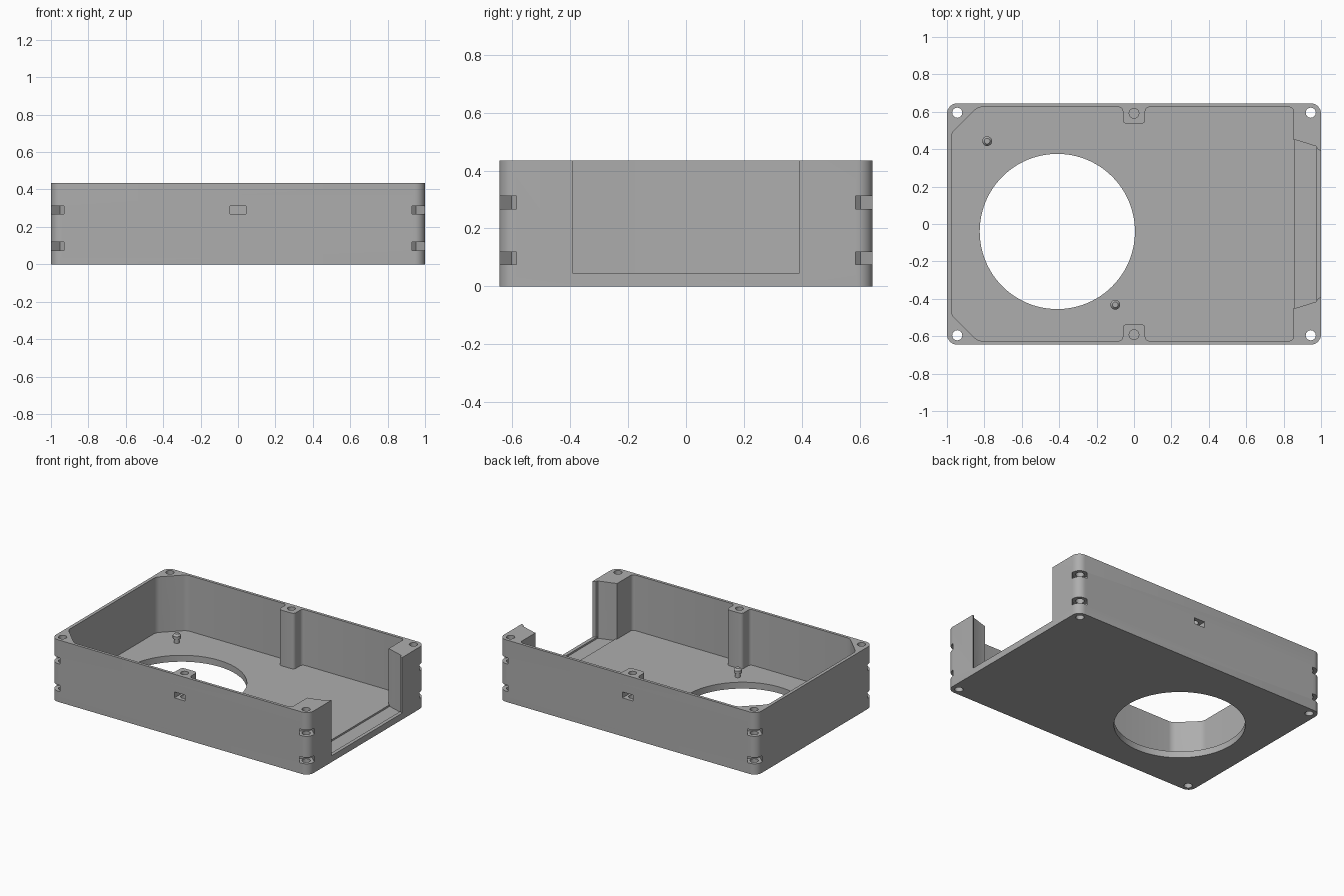
import bpy, bmesh, math
from mathutils import Matrix

if "Cube" in bpy.data.objects:
    bpy.data.objects.remove(bpy.data.objects["Cube"], do_unlink=True)

grey = bpy.data.materials.new("plain_grey")
grey.use_nodes = True
colour = (0.42, 0.42, 0.42, 1)
grey.diffuse_color = colour
grey.node_tree.nodes["Principled BSDF"].inputs["Base Color"].default_value = colour

L, W, H, FLOOR = 1.0, 0.645, 0.435, 0.045


def link(name, bm):
    bmesh.ops.recalc_face_normals(bm, faces=bm.faces)
    mesh = bpy.data.meshes.new(name)
    bm.to_mesh(mesh)
    bm.free()
    mesh.materials.append(grey)
    ob = bpy.data.objects.new(name, mesh)
    bpy.context.collection.objects.link(ob)
    return ob


def prism(name, pts, z0, z1, radius=0, segments=6):
    """Extrude an outline upward, optionally rounding its upright edges."""
    bm = bmesh.new()
    face = bm.faces.new([bm.verts.new((x, y, z0)) for x, y in pts])
    ext = bmesh.ops.extrude_face_region(bm, geom=[face])
    for v in ext["geom"]:
        if isinstance(v, bmesh.types.BMVert):
            v.co.z = z1
    if radius:
        upright = [e for e in bm.edges if abs(e.verts[0].co.z - e.verts[1].co.z) > 0.01]
        bmesh.ops.bevel(bm, geom=upright, offset=radius, segments=segments,
                        profile=0.5, affect='EDGES')
    return link(name, bm)


def mirrored(pts):
    return pts + [(x, -y) for x, y in reversed(pts)]


def cylinder(name, x, y, z0, z1, r, r_top=None, segments=24):
    bm = bmesh.new()
    bmesh.ops.create_cone(bm, cap_ends=True, segments=segments, radius1=r,
                          radius2=r if r_top is None else r_top, depth=z1 - z0,
                          matrix=Matrix.Translation((x, y, (z0 + z1) / 2)))
    return link(name, bm)


def box(name, centre, size, angle=0):
    bm = bmesh.new()
    bmesh.ops.create_cube(bm, size=1, matrix=Matrix.Translation(centre)
                          @ Matrix.Rotation(angle, 4, 'Z') @ Matrix.Diagonal((*size, 1)))
    return link(name, bm)


def combine(target, tool, operation='DIFFERENCE'):
    tool.hide_render = True
    mod = target.modifiers.new("cut", 'BOOLEAN')
    mod.operation, mod.solver, mod.object = operation, 'EXACT', tool
    bpy.context.view_layer.objects.active = target
    bpy.ops.object.modifier_apply(modifier=mod.name)
    bpy.data.objects.remove(tool, do_unlink=True)


# Outer block with rounded corners
case = prism("enclosure_case", mirrored([(L, W), (-L, W)]), 0, H, 0.055, 8)

# Main cavity, leaving two screw bosses and chamfered left corners
combine(case, prism("cavity", mirrored([
    (0.852, 0.625), (0.06, 0.625), (0.06, 0.535), (-0.06, 0.535),
    (-0.06, 0.625), (-0.835, 0.625), (-0.977, 0.485)]), FLOOR, 0.6, 0.022, 4))

# End opening with tapered guide slots and a shallow sill groove
combine(case, prism("end_opening", mirrored([
    (1.1, 0.39), (1.0, 0.39), (0.98, 0.402), (0.975, 0.415),
    (0.862, 0.45), (0.82, 0.45)]), FLOOR, 0.6))
combine(case, prism("sill_groove", mirrored([(0.975, 0.415), (0.862, 0.45)]),
                    FLOOR - 0.012, 0.1))

# Large round vent in the floor
combine(case, cylinder("vent", -0.41, -0.04, -0.1, 0.2, 0.415, segments=96))

# Corner screw holes with diagonal nut slots
for sx in (-1, 1):
    for sy in (-1, 1):
        combine(case, cylinder("screw_hole", sx * 0.945, sy * 0.595, -0.1, 0.6, 0.027))
        for z in (0.097, 0.29):
            combine(case, box("nut_slot", (sx * 0.966, sy * 0.616, z),
                              (0.13, 0.092, 0.044), math.atan2(sy, sx)))

# Middle boss screw holes and their nut slots
for sy in (-1, 1):
    combine(case, cylinder("boss_hole", 0, sy * 0.592, 0.2, 0.6, 0.026))
    combine(case, box("boss_nut_slot", (0, sy * 0.61, 0.29), (0.084, 0.1, 0.042)))

# Locating pegs: stem, wider head, bevelled top
for name, x, y in (("back_peg", -0.785, 0.443), ("front_peg", -0.1, -0.432)):
    peg = cylinder(name, x, y, FLOOR - 0.01, 0.085, 0.018)
    combine(peg, cylinder("head", x, y, 0.075, 0.095, 0.026), 'UNION')
    combine(peg, cylinder("tip", x, y, 0.095, 0.108, 0.026, 0.015), 'UNION')

# Smooth the round walls and keep the hard edges crisp
for ob in list(bpy.context.scene.objects):
    if ob.type == 'MESH':
        bpy.ops.object.select_all(action='DESELECT')
        ob.select_set(True)
        bpy.context.view_layer.objects.active = ob
        bpy.ops.object.shade_smooth_by_angle(angle=math.radians(30))
